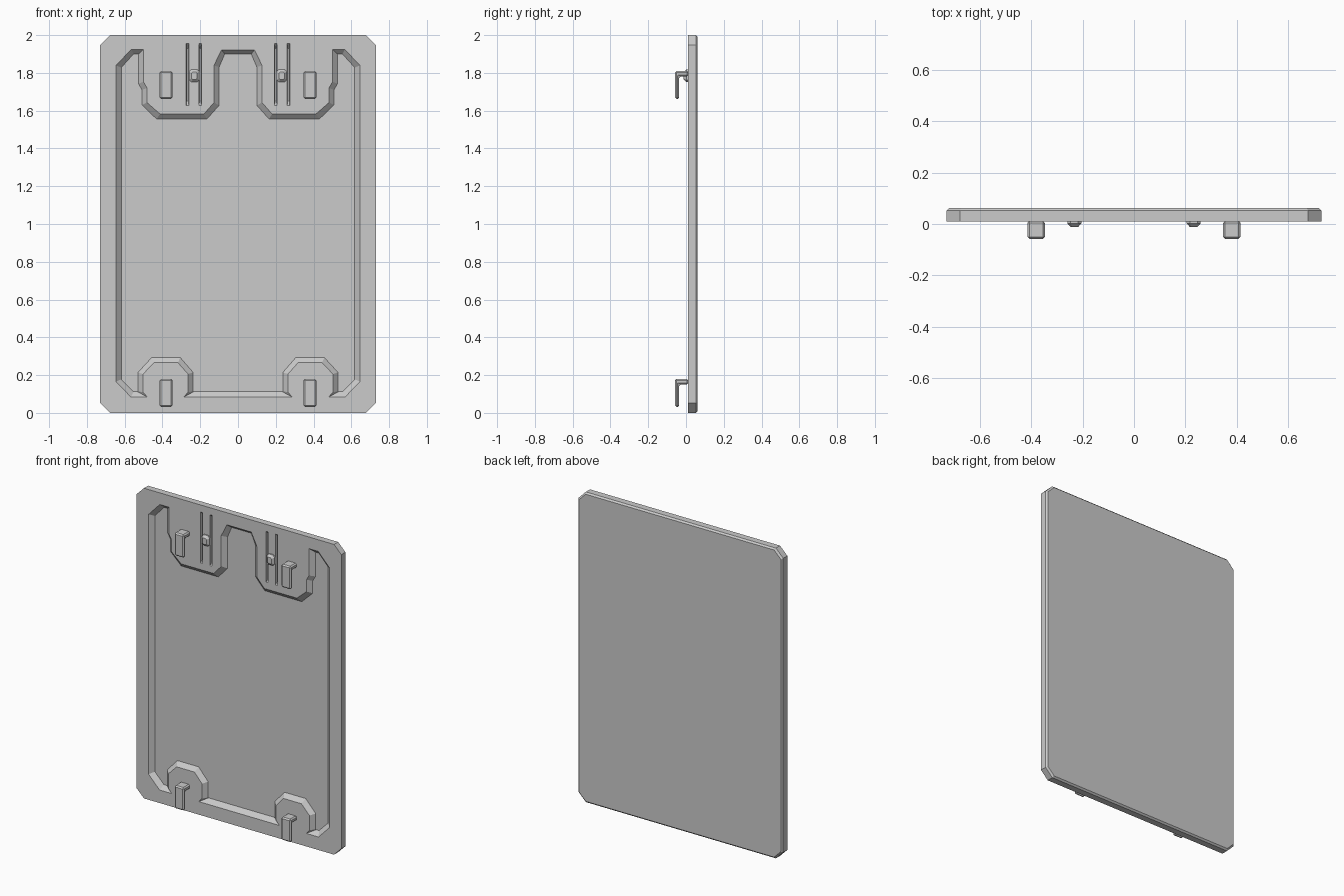
import bpy, bmesh

if "Cube" in bpy.data.objects:
    bpy.data.objects.remove(bpy.data.objects["Cube"])

FRONT, RIM, BACK, FLOOR = 0.01, 0.052, 0.062, 0.036


def finish(bm, name):
    bmesh.ops.recalc_face_normals(bm, faces=bm.faces[:])
    me = bpy.data.meshes.new(name)
    bm.to_mesh(me)
    bm.free()
    ob = bpy.data.objects.new(name, me)
    bpy.context.collection.objects.link(ob)
    return ob


def ring(bm, pts, y):
    return [bm.verts.new((x, y, z)) for x, z in pts]


def bridge(bm, a, b):
    n = len(a)
    for i in range(n):
        j = (i + 1) % n
        bm.faces.new((a[i], a[j], b[j], b[i]))


def mirrored(pts):
    return pts + [(-x, z) for x, z in reversed(pts)]


def plate_outline(inset):
    w, lo, hi = 0.73 - inset, inset, 2 - inset
    c = 0.052 - inset * 0.4
    return mirrored([(-w + c, hi), (-w, hi - c), (-w, lo + c), (-w + c, lo)])


# Recess: left half of rim and floor outlines, from top centre to bottom centre
rim = [(-.085, 1.925), (-.127, 1.84), (-.127, 1.643), (-.18, 1.583), (-.413, 1.583),
       (-.482, 1.643), (-.482, 1.72), (-.5, 1.752), (-.5, 1.925), (-.565, 1.925),
       (-.645, 1.84), (-.645, .165), (-.567, .084), (-.48, .084), (-.503, .11),
       (-.503, .205), (-.445, .266), (-.318, .266), (-.264, .205), (-.264, .11),
       (-.287, .084)]
floor = [(-.07, 1.9), (-.1, 1.83), (-.1, 1.628), (-.165, 1.555), (-.43, 1.555),
         (-.508, 1.63), (-.508, 1.71), (-.527, 1.743), (-.527, 1.9), (-.553, 1.9),
         (-.618, 1.828), (-.618, .178), (-.553, .112), (-.532, .112), (-.529, .114),
         (-.529, .215), (-.457, .293), (-.306, .293), (-.238, .215), (-.238, .114),
         (-.235, .112)]
rim[0], floor[0] = (-.127 + .04, 1.922), (-.07, 1.9)
pockets = [(mirrored(rim), mirrored(floor))]

# Narrow grooves either side of each bump
for x in (-.267, -.2, .2, .267):
    def slot(w, lo, hi):
        return [(x - w, lo), (x + w, lo), (x + w, hi), (x - w, hi)]
    pockets.append((slot(.007, 1.627, 1.955), slot(.004, 1.65, 1.93)))

# Panel: shell with sunken pockets and a small bevel round the back
bm = bmesh.new()
outer = ring(bm, plate_outline(0), FRONT)
mid = ring(bm, plate_outline(0), RIM)
back = ring(bm, plate_outline(0.01), BACK)
bridge(bm, outer, mid)
bridge(bm, mid, back)
bm.faces.new(back)
loops = [outer]
for a, b in pockets:
    top, bottom = ring(bm, a, FRONT), ring(bm, b, FLOOR)
    bridge(bm, top, bottom)
    bm.faces.new(bottom)
    loops.append(top)
edges = [bm.edges.get((l[i - 1], l[i])) for l in loops for i in range(len(l))]
bmesh.ops.triangle_fill(bm, edges=edges, use_beauty=True, use_dissolve=False)
finish(bm, "panel")

# Hooks: downward-opening L profile extruded sideways
profile = [(.012, 0), (-.058, 0), (-.058, -.148), (-.036, -.148), (-.036, -.03), (.012, -.03)]
for level, top in (("upper", 1.81), ("lower", .18)):
    for side, cx in (("left", -.381), ("right", .381)):
        bm = bmesh.new()
        l, r = [[bm.verts.new((cx + s * .034, y, top + z)) for y, z in profile] for s in (-1, 1)]
        bridge(bm, l, r)
        bm.faces.new(l)
        bm.faces.new(r)
        ob = finish(bm, f"{level}_{side}_hook")
        bev = ob.modifiers.new("bevel", 'BEVEL')
        bev.width, bev.segments = .008, 1

# Bumps: small tapered octagonal studs
for side, cx in (("left", -.232), ("right", .232)):
    def octagon(w, h, c):
        q = [(w, h - c), (w - c, h), (-w + c, h), (-w, h - c),
             (-w, -h + c), (-w + c, -h), (w - c, -h), (w, -h + c)]
        return [(cx + x, 1.785 + z) for x, z in q]
    bm = bmesh.new()
    base = ring(bm, octagon(.027, .034, .012), .012)
    waist = ring(bm, octagon(.027, .034, .012), .002)
    tip = ring(bm, octagon(.014, .02, .006), -.012)
    bridge(bm, base, waist)
    bridge(bm, waist, tip)
    bm.faces.new(base)
    bm.faces.new(tip)
    finish(bm, f"{side}_bump")
